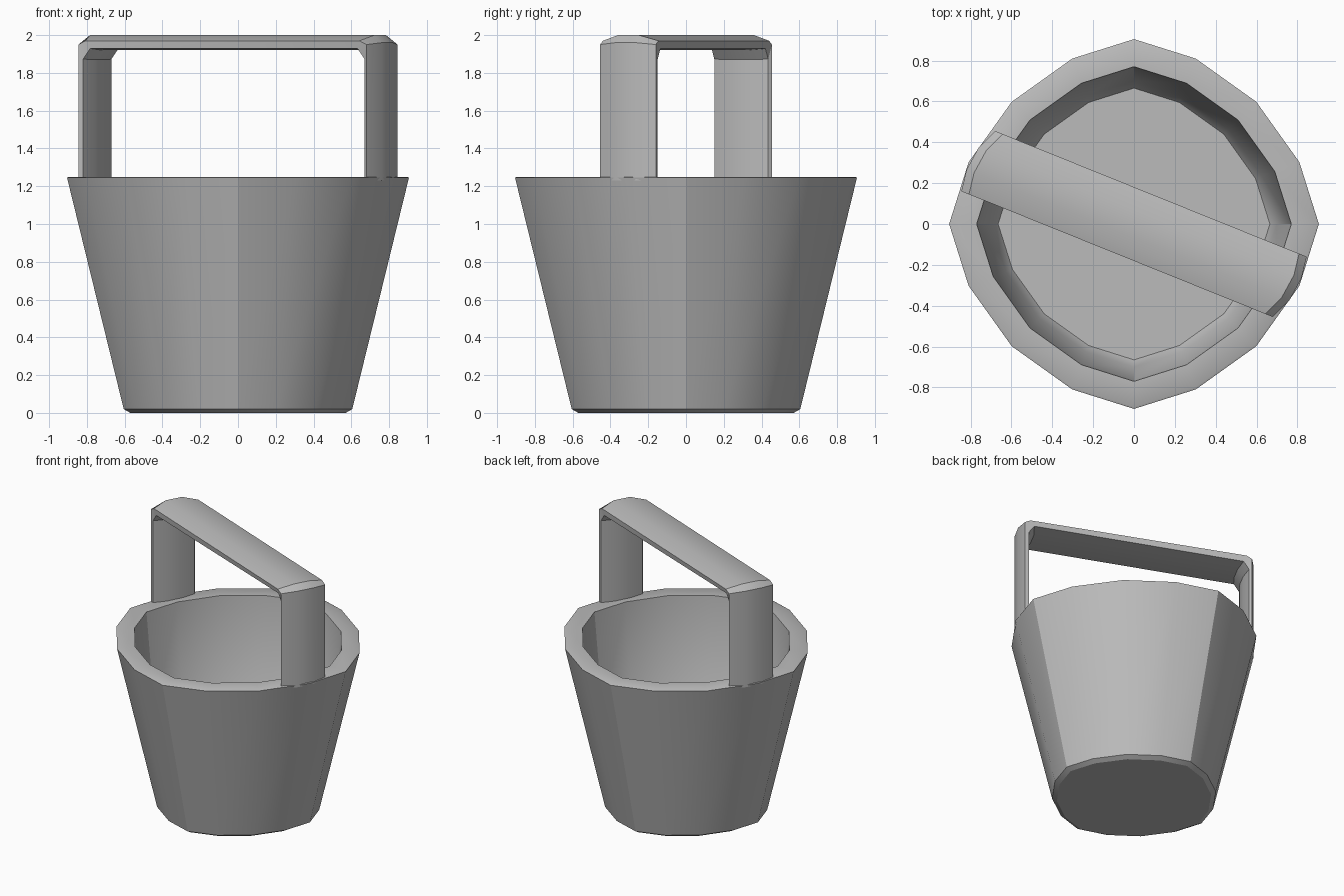
import bpy, bmesh, math

cube = bpy.data.objects.get("Cube")
if cube:
    bpy.data.objects.remove(cube, do_unlink=True)

grey = bpy.data.materials.new("plain grey")
grey.use_nodes = True
COLOUR = (0.5, 0.5, 0.5, 1)
grey.diffuse_color = COLOUR
grey.node_tree.nodes["Principled BSDF"].inputs["Base Color"].default_value = COLOUR


def loft(name, rings, angle):
    """Skin closed rings of points in order and cap both ends."""
    bm = bmesh.new()
    loops = [[bm.verts.new(p) for p in ring] for ring in rings]
    for a, b in zip(loops, loops[1:]):
        for i in range(len(a)):
            j = (i + 1) % len(a)
            bm.faces.new((a[i], a[j], b[j], b[i]))
    bm.faces.new(loops[0])
    bm.faces.new(loops[-1])
    bmesh.ops.recalc_face_normals(bm, faces=bm.faces)
    mesh = bpy.data.meshes.new(name)
    bm.to_mesh(mesh)
    bm.free()
    mesh.materials.append(grey)
    obj = bpy.data.objects.new(name, mesh)
    bpy.context.collection.objects.link(obj)
    bpy.ops.object.select_all(action="DESELECT")
    obj.select_set(True)
    bpy.context.view_layer.objects.active = obj
    bpy.ops.object.shade_smooth_by_angle(angle=math.radians(angle))
    return obj


def bucket_ring(radius, z):
    """Sixteen-sided ring, slightly pointed on the four axes."""
    quarter = ((0, 1), (20.5, 0.955), (45, 0.935), (69.5, 0.955))
    return [(radius * f * math.cos(math.radians(q * 90 + a)),
             radius * f * math.sin(math.radians(q * 90 + a)), z)
            for q in range(4) for a, f in quarter]


# Bucket: underside, outer wall, rim, inner wall and raised floor
profile = ((0.57, 0), (0.605, 0.02), (0.905, 1.245), (0.895, 1.25),
           (0.77, 1.25), (0.70, 0.5), (0.665, 0.45))
loft("bucket", [bucket_ring(r, z) for r, z in profile], 30)

# Handle: a thin bowed strap section carried up one leg, across and down
outer = [(0.845, -0.16), (0.82, -0.265), (0.76, -0.375), (0.68, -0.455)]
inner = [(0.67, -0.435), (0.70, -0.335), (0.755, -0.23), (0.82, -0.15)]
section = outer + inner
is_edge = [i in (0, 3, 4, 7) for i in range(8)]


def strap_ring(outer_z, inner_z, shift, crown=0.0):
    ring = []
    for i, (x, y) in enumerate(section):
        z = outer_z if i < 4 else inner_z
        if is_edge[i]:
            z += -crown if i < 4 else crown * 0.3
        ring.append((x - 0.93 * shift, y + 0.37 * shift, z))
    return ring


half = [strap_ring(1.23, 1.23, 0), strap_ring(1.96, 1.87, 0, 0.01),
        strap_ring(2.0, 1.92, 0.04, 0.03)]
# The far half is the same strap turned half a circle about z
turned = [[(-x, -y, z) for x, y, z in ring[3::-1] + ring[:3:-1]]
          for ring in reversed(half)]
loft("handle", half + turned, 30)
